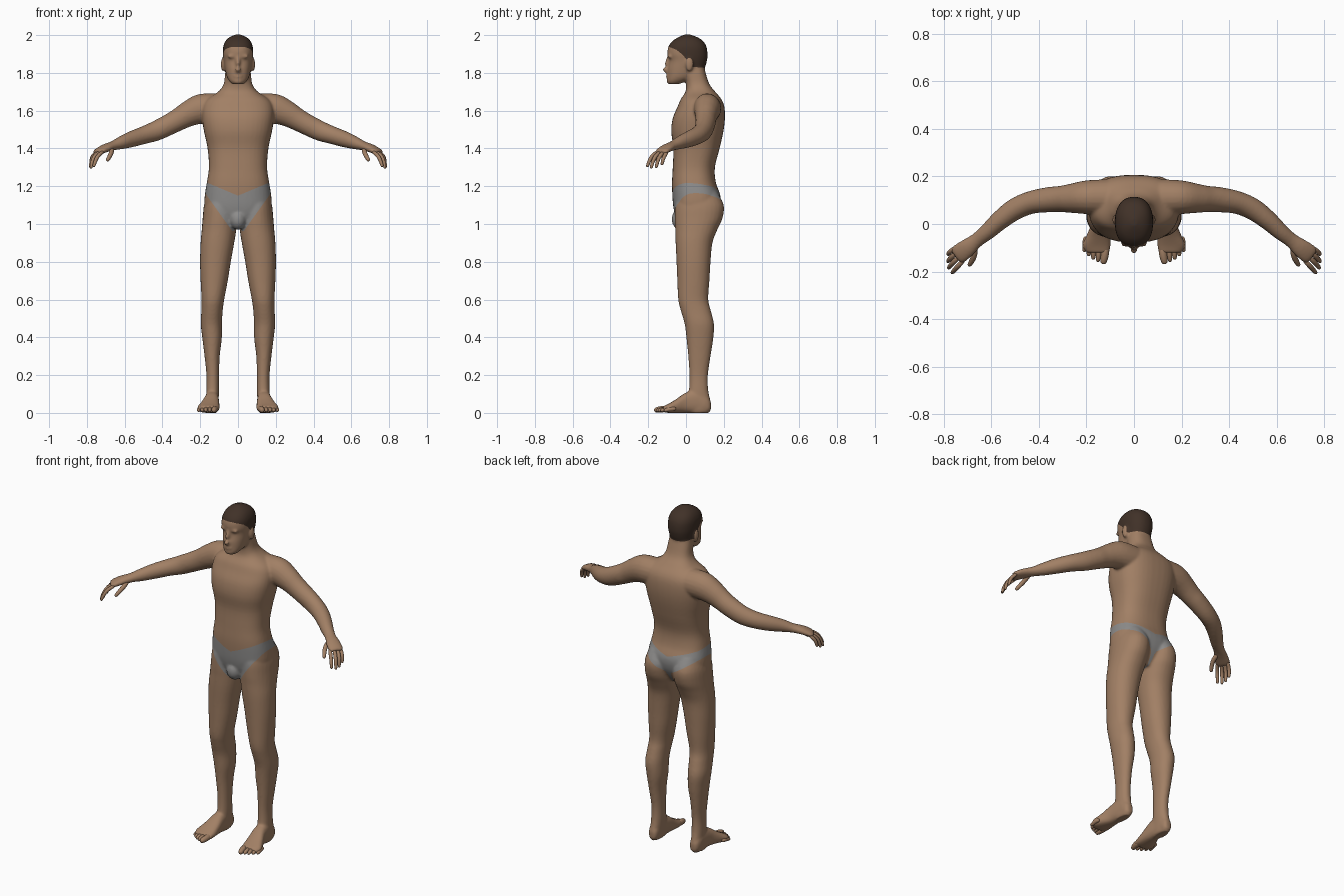
import bpy, bmesh, math
from mathutils import Vector, Matrix

if "Cube" in bpy.data.objects:
    bpy.data.objects.remove(bpy.data.objects["Cube"])


def material(name, rgb):
    m = bpy.data.materials.new(name)
    m.diffuse_color = (*rgb, 1)
    m.use_nodes = True
    m.node_tree.nodes["Principled BSDF"].inputs["Base Color"].default_value = m.diffuse_color
    return m


SKIN = material("skin", (0.36, 0.215, 0.13))
HAIR = material("hair brown", (0.052, 0.031, 0.021))
GREY = material("briefs grey", (0.27, 0.265, 0.26))
BOTH = (1, -1)


def smooth_rows(rows, n=4):
    """Catmull-Rom interpolation of section rows."""
    out = []
    for i in range(len(rows) - 1):
        p0, p1 = rows[max(i - 1, 0)], rows[i]
        p2, p3 = rows[i + 1], rows[min(i + 2, len(rows) - 1)]
        for k in range(n):
            t = k / n
            out.append([0.5 * (2 * b + (c - a) * t + (2 * a - 5 * b + 4 * c - d) * t * t
                               + (3 * b - a - 3 * c + d) * t ** 3)
                        for a, b, c, d in zip(p0, p1, p2, p3)])
    return out + [list(rows[-1])]


def skin_rings(bm, rings, sides=(1,)):
    """Closed tube through rings of points, optionally mirrored in x."""
    for s in sides:
        vs = [[bm.verts.new((p[0] * s, p[1], p[2])) for p in r] for r in rings]
        n = len(vs[0])
        for a, b in zip(vs, vs[1:]):
            for j in range(n):
                bm.faces.new((a[j], a[(j + 1) % n], b[(j + 1) % n], b[j]))
        bm.faces.new(vs[0])
        bm.faces.new(vs[-1])


def loft(bm, rows, axis="z", p=2.3, sides=(1,), n=28):
    """Rows: position on axis, then min/max of the two other coordinates."""
    rings = []
    for t, a0, a1, b0, b1 in smooth_rows(rows):
        ring = []
        for j in range(n):
            c, s = math.cos(math.tau * j / n), math.sin(math.tau * j / n)
            a = (a0 + a1) / 2 + (a1 - a0) / 2 * math.copysign(abs(c) ** (2 / p), c)
            b = (b0 + b1) / 2 + (b1 - b0) / 2 * math.copysign(abs(s) ** (2 / p), s)
            ring.append((a, b, t) if axis == "z" else (a, t, b))
        rings.append(ring)
    skin_rings(bm, rings, sides)


def tube(bm, rows, sides=(1,), n=20):
    """Rows: x, y, z, upright radius, sideways radius."""
    rings = []
    for i, r in enumerate(rows):
        d = Vector(rows[min(i + 1, len(rows) - 1)][:3]) - Vector(rows[max(i - 1, 0)][:3])
        h = d.cross(Vector((0.01, 0, 1))).normalized()
        v = h.cross(d).normalized()
        rings.append([Vector(r[:3]) + v * (r[3] * math.sin(math.tau * j / n))
                      + h * (r[4] * math.cos(math.tau * j / n)) for j in range(n)])
    skin_rings(bm, rings, sides)


def blob(bm, centre, radii, sides=(1,)):
    for s in sides:
        m = Matrix.Translation((centre[0] * s, *centre[1:])) @ Matrix.Diagonal((*radii, 1))
        bmesh.ops.create_uvsphere(bm, u_segments=20, v_segments=12, radius=1, matrix=m)


def digit(bm, base, mid, tip, r):
    b, m, t = Vector(base), Vector(mid), Vector(tip)
    end = t + (t - m).normalized() * r * 0.6
    rows = [(*b, r, r), (*m, r, r), (*t, r * 0.85, r * 0.85), (*end, r * 0.45, r * 0.45)]
    tube(bm, rows, BOTH, 8)


def finish(bm, name, mats=(SKIN,)):
    bmesh.ops.recalc_face_normals(bm, faces=bm.faces[:])
    for f in bm.faces:
        f.smooth = True
    me = bpy.data.meshes.new(name)
    bm.to_mesh(me)
    bm.free()
    for m in mats:
        me.materials.append(m)
    ob = bpy.data.objects.new(name, me)
    bpy.context.collection.objects.link(ob)
    return ob


bm = bmesh.new()

# torso and neck: z, half width, front y, back y
torso = [(0.99, .10, -.035, .12), (1.04, .15, -.056, .155), (1.09, .176, -.067, .178),
         (1.15, .176, -.072, .182), (1.22, .165, -.074, .158), (1.30, .154, -.070, .153),
         (1.40, .161, -.067, .178), (1.49, .180, -.078, .198), (1.56, .190, -.070, .206),
         (1.62, .188, -.045, .203), (1.66, .165, -.028, .188), (1.70, .105, -.003, .155),
         (1.74, .076, .000, .124), (1.80, .068, -.010, .104), (1.86, .060, -.020, .090)]
loft(bm, [(z, -w, w, f, b) for z, w, f, b in torso], p=2.5, n=40)
blob(bm, (0, -.028, 1.025), (.045, .048, .056))

# head: z, half width, front y, back y
head = [(1.740, .028, -.090, -.040), (1.755, .044, -.099, .000), (1.78, .059, -.098, .050),
        (1.82, .069, -.097, .095), (1.865, .076, -.089, .111), (1.90, .080, -.098, .114),
        (1.94, .078, -.093, .108), (1.97, .065, -.070, .089), (1.99, .043, -.038, .058),
        (2.003, .012, -.008, .022)]
loft(bm, [(z, -w, w, f, b) for z, w, f, b in head], n=36)
tube(bm, [(0, -.088, 1.89, .010, .010), (0, -.103, 1.845, .012, .012),
          (0, -.112, 1.820, .016, .015), (0, -.098, 1.800, .008, .012)], n=12)
blob(bm, (.03, -.084, 1.887), (.027, .013, .010), BOTH)      # brows
blob(bm, (0, -.094, 1.782), (.024, .012, .012))              # lips
blob(bm, (0, -.088, 1.757), (.026, .015, .017))              # chin
blob(bm, (.080, .018, 1.845), (.011, .020, .036), BOTH)      # ears

# legs: z, inner x, outer x, front y, back y
loft(bm, [(1.17, .020, .160, -.040, .165), (1.10, .006, .180, -.058, .200),
          (1.03, .005, .187, -.060, .193), (.97, .009, .192, -.057, .166),
          (.90, .020, .198, -.055, .140), (.80, .038, .201, -.050, .130),
          (.70, .054, .198, -.046, .124), (.60, .073, .193, -.041, .118),
          (.54, .081, .194, -.027, .132), (.47, .085, .197, -.007, .148),
          (.39, .086, .188, .003, .144), (.30, .097, .177, .012, .130),
          (.20, .100, .167, .018, .116), (.12, .100, .168, .015, .118),
          (.06, .103, .168, .000, .130), (.02, .106, .168, .000, .130),
          (.00, .112, .162, .010, .120)], p=2.15, sides=BOTH)

# feet: y, inner x, outer x, bottom, top
loft(bm, [(.132, .118, .152, .012, .060), (.11, .107, .166, .000, .090),
          (.06, .104, .172, .000, .120), (.00, .100, .180, .000, .108),
          (-.05, .098, .200, .000, .074), (-.09, .098, .216, .000, .050),
          (-.12, .103, .200, .003, .036)], axis="y", p=2.5, sides=BOTH)

# arms and palms: x, y, z, upright radius, sideways radius
tube(bm, smooth_rows([
    (.08, .110, 1.612, .078, .078), (.14, .112, 1.612, .079, .075),
    (.20, .112, 1.608, .079, .071), (.26, .108, 1.584, .068, .062),
    (.31, .105, 1.556, .060, .055), (.36, .102, 1.529, .056, .053),
    (.434, .090, 1.493, .053, .048), (.50, .062, 1.470, .047, .046),
    (.56, .018, 1.450, .043, .041), (.615, -.032, 1.431, .035, .035),
    (.66, -.068, 1.415, .025, .031), (.70, -.100, 1.402, .022, .039),
    (.732, -.124, 1.387, .018, .042), (.748, -.136, 1.378, .012, .036)]), BOTH)

raw = finish(bm, "body_parts")

# fuse the parts into one soft skin
rm = raw.modifiers.new("fuse", "REMESH")
rm.mode, rm.voxel_size = "VOXEL", 0.007
sm = raw.modifiers.new("soften", "SMOOTH")
sm.factor, sm.iterations = 0.5, 5
fused = bpy.data.meshes.new_from_object(
    raw.evaluated_get(bpy.context.evaluated_depsgraph_get()))
bpy.data.objects.remove(raw)


def briefs(p):
    """Positive inside the briefs."""
    a = abs(p.x)
    t = min(max(p.y / 0.1, 0), 1)
    top = (1.15 + .42 * a) * (1 - t) + (1.16 + .3 * a) * t
    low = ((.962 + max(0, a - .03) * 1.4) * (1 - t)
           + min(1.05 + .65 * a, .95 + 8 * a) * t)
    return min(p.z - low, top - p.z)


def hair(p):
    """Positive above the hairline, which drops behind the ears."""
    line = [(-.2, 1.942), (-.09, 1.938), (-.05, 1.922), (-.02, 1.898),
            (.0, 1.875), (.035, 1.832), (.3, 1.81)]
    for (y0, z0), (y1, z1) in zip(line, line[1:]):
        if y0 <= p.y <= y1:
            h = z0 + (z1 - z0) * (p.y - y0) / (y1 - y0)
            return p.z - h if p.z > 1.885 else min(p.z - h, .082 - abs(p.x))
    return -1


# cut the garment edge and hairline into the skin, then colour by region
bm = bmesh.new()
bm.from_mesh(fused)
for f in bm.faces:
    f.material_index = 0
for index, rule in ((1, hair), (2, briefs)):
    cuts = []
    for e in bm.edges[:]:
        fa, fb = rule(e.verts[0].co), rule(e.verts[1].co)
        if fa * fb < 0:
            cuts.append(bmesh.utils.edge_split(e, e.verts[0], fa / (fa - fb))[1])
    bmesh.ops.connect_verts(bm, verts=cuts)
    for f in bm.faces:
        if rule(f.calc_center_median()) > 0:
            f.material_index = index
finish(bm, "body", (SKIN, HAIR, GREY))

# fingers and thumbs
bm = bmesh.new()
for base, mid, tip in (
        ((.710, -.146, 1.385), (.746, -.184, 1.362), (.763, -.204, 1.308)),
        ((.728, -.132, 1.385), (.766, -.168, 1.358), (.778, -.184, 1.300)),
        ((.740, -.116, 1.383), (.774, -.146, 1.354), (.781, -.157, 1.303)),
        ((.746, -.098, 1.382), (.775, -.118, 1.358), (.780, -.127, 1.318))):
    digit(bm, base, mid, tip, .0115)
digit(bm, (.668, -.085, 1.402), (.668, -.135, 1.378), (.690, -.170, 1.340), .014)
hands = finish(bm, "fingers")

# toes
bm = bmesh.new()
digit(bm, (.120, -.09, .022), (.122, -.13, .020), (.128, -.158, .015), .019)
for x, y in ((.149, -.152), (.169, -.142), (.188, -.128), (.206, -.110)):
    digit(bm, (x - .004, y + .06, .022), (x, y + .025, .021), (x + .002, y, .013), .0125)
feet = finish(bm, "toes")

for ob in (hands, feet):
    ob.modifiers.new("round", "SUBSURF").levels = 2
    ob.modifiers["round"].render_levels = 2
